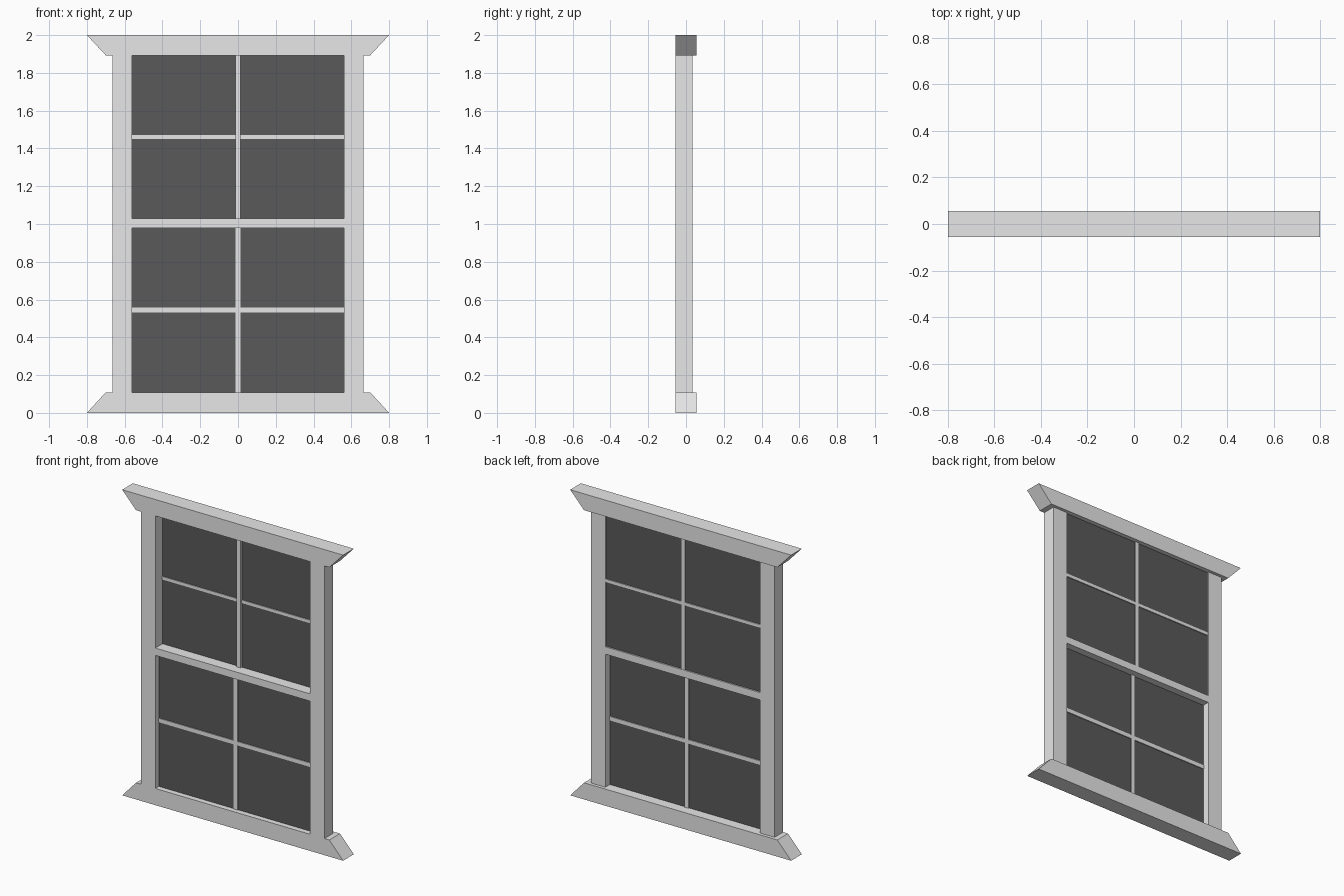
import bpy, bmesh

if "Cube" in bpy.data.objects:
    bpy.data.objects.remove(bpy.data.objects["Cube"])


def material(name, value):
    m = bpy.data.materials.new(name)
    m.diffuse_color = (value, value, value, 1)
    m.use_nodes = True
    m.node_tree.nodes["Principled BSDF"].inputs["Base Color"].default_value = m.diffuse_color
    return m


FRAME = material("pale_grey_frame", 0.8)
GLASS = material("dark_grey_glass", 0.10)


def prism(name, profile, y0, y1, mat):
    """Extrude an x-z outline from y0 to y1."""
    bm = bmesh.new()
    face = bm.faces.new([bm.verts.new((x, y0, z)) for x, z in profile])
    ext = bmesh.ops.extrude_face_region(bm, geom=[face])
    moved = [v for v in ext["geom"] if isinstance(v, bmesh.types.BMVert)]
    bmesh.ops.translate(bm, verts=moved, vec=(0, y1 - y0, 0))
    bmesh.ops.recalc_face_normals(bm, faces=bm.faces)
    me = bpy.data.meshes.new(name)
    bm.to_mesh(me)
    bm.free()
    me.materials.append(mat)
    ob = bpy.data.objects.new(name, me)
    bpy.context.collection.objects.link(ob)
    return ob


def box(name, x0, x1, y0, y1, z0, z1, mat):
    return prism(name, [(x0, z0), (x1, z0), (x1, z1), (x0, z1)], y0, y1, mat)


FRONT, BACK, TRIM_BACK = -0.055, 0.034, 0.055
INNER, OUTER = 0.56, 0.665
LOW, HIGH = 0.109, 1.893

# Flared head and sill trims
prism("sill", [(-0.8, 0), (0.8, 0), (0.7, LOW), (-0.7, LOW)], FRONT, TRIM_BACK, FRAME)
prism("head_trim", [(-0.8, 2), (0.8, 2), (0.7, HIGH), (-0.7, HIGH)], FRONT, TRIM_BACK, FRAME)

# Side posts
for side, s in (("left", -1), ("right", 1)):
    xs = sorted((s * INNER, s * OUTER))
    box(side + "_post", xs[0], xs[1], FRONT, BACK, LOW, HIGH, FRAME)

# Meeting rail between the sashes
box("meeting_rail", -INNER, INNER, FRONT, BACK, 0.98, 1.028, FRAME)

# Sashes: lower one sits forward, upper one sits back
for name, y, z0, z1, bar, out in (("lower", -0.016, LOW, 0.98, 0.013, 0.009),
                                  ("upper", 0.022, 1.028, HIGH, 0.010, 0.016)):
    zc = (z0 + z1) / 2
    box(name + "_glass", -INNER, INNER, y - 0.003, y + 0.003, z0, z1, GLASS)
    box(name + "_vertical_bar", -0.014, 0.014, y - out, y + 0.010, z0, z1, FRAME)
    box(name + "_horizontal_bar", -INNER, INNER, y - 0.008, y + 0.009, zc - bar, zc + bar, FRAME)
